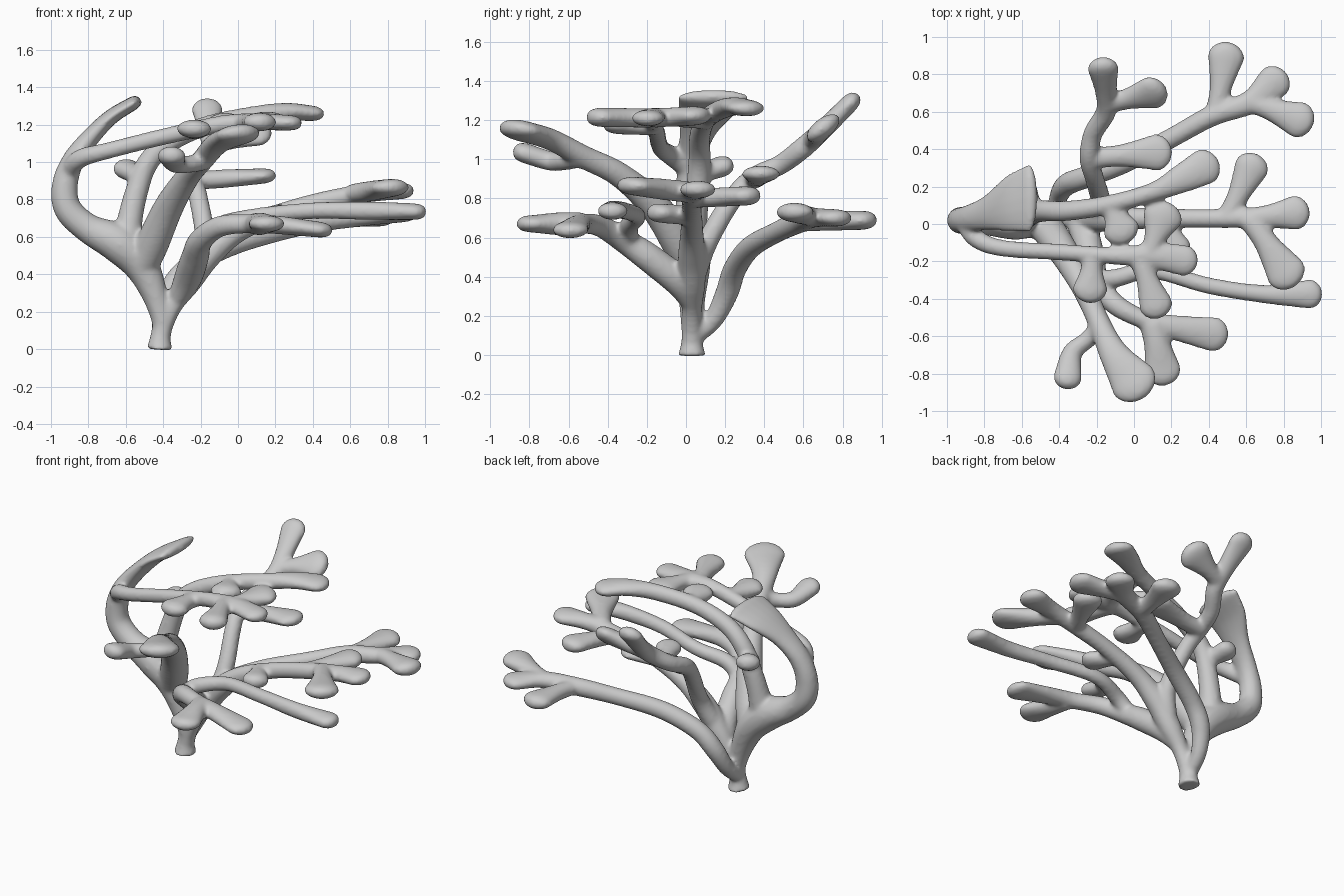
import bpy, bmesh, math
from mathutils import Vector

bm = bmesh.new()
N = 16


def spline(pts, steps=7):
    """Catmull-Rom through (x, y, z, half width, half thickness) points."""
    p = [Vector(q) for q in pts]
    p = [p[0] * 2 - p[1]] + p + [p[-1] * 2 - p[-2]]
    out = []
    for i in range(1, len(p) - 2):
        a, b, c, d = p[i - 1:i + 3]
        for s in range(steps):
            t = s / steps
            out.append(0.5 * (2 * b + (c - a) * t + (2 * a - 5 * b + 4 * c - d) * t * t
                              + (3 * b - a - 3 * c + d) * t ** 3))
    return out + [p[-2]]


def limb(*pts, up=(0, 0, 1), cap=0.85, fixed=None):
    """Closed tube with an elliptical section and a rounded tip."""
    pts = [tuple(q) + (q[3],) if len(q) == 4 else tuple(q) for q in pts]
    path = spline(pts)
    up = Vector(up).normalized()
    pos = [Vector(q[:3]) for q in path]
    side = (pos[-1] - pos[0]).cross(up).normalized()
    rings = []
    for i, q in enumerate(path):
        t = (pos[min(i + 1, len(pos) - 1)] - pos[max(i - 1, 0)]).normalized()
        s = t.cross(up)
        if fixed:
            side = Vector(fixed)
            t = (t - side * t.dot(side)).normalized()
        elif s.length > 0.3:
            s.normalize()
            side = s if s.dot(side) >= 0 else -s
        side = (side - t * side.dot(t)).normalized()
        rings.append((pos[i], side.copy(), side.cross(t), q[3], q[4]))
    end, s, u, w, h = rings[-1]
    for k in range(1, 6):
        a = k * math.pi / 2 / 5.3
        rings.append((end + t * w * cap * math.sin(a), s, u,
                      w * math.cos(a), h * math.cos(a) ** 0.7))
    loops = []
    for c, s, u, w, h in rings:
        loops.append([bm.verts.new(c + s * w * math.cos(2 * math.pi * j / N)
                                   + u * h * math.sin(2 * math.pi * j / N)) for j in range(N)])
    for a, b in zip(loops, loops[1:]):
        for j in range(N):
            bm.faces.new((a[j], a[(j + 1) % N], b[(j + 1) % N], b[j]))
    bm.faces.new(loops[0][::-1])
    bm.faces.new(loops[-1])


def lobe(start, tip, w=0.085, h=0.05, neck=0.05, up=(0, 0, 1)):
    """Short paddle-shaped side shoot ending at tip."""
    a, b = Vector(start), Vector(tip)
    c = b - (b - a).normalized() * w * 0.8
    limb((*a, neck * 1.2, neck), (*a.lerp(c, 0.45), neck * 1.2, neck), (*c, w, h), up=up, cap=0.84)


# trunk and left limb curling up into the fan
limb((-.42, .03, -.003, .073), (-.415, .03, .06, .056), (-.405, .03, .14, .055), (-.445, .03, .29, .07),
     (-.52, .03, .45, .095), (-.64, .02, .565, .105), (-.8, .02, .645, .08), (-.91, .02, .75, .075),
     (-.925, .02, .88, .07), (-.88, .03, 1.01, .075, .06), (-.79, .06, 1.13, .095, .05),
     (-.68, .11, 1.24, .15, .042), (-.56, .14, 1.315, .185, .037), cap=.24, fixed=(0, 1, 0))

# long limb off the curl, with four lobes
limb((-.91, .01, .95, .05), (-.84, -.08, 1.02, .05), (-.7, -.13, 1.06, .045), (-.4, -.15, 1.135, .045),
     (-.1, -.17, 1.2, .048), (.1, -.17, 1.215, .07, .047), (.27, -.195, 1.21, .085, .042))
lobe((.08, -.17, 1.21), (.18, .115, 1.225), .11)
lobe((.03, -.18, 1.21), (.14, -.5, 1.215), .092)
lobe((-.22, -.16, 1.17), (-.24, -.42, 1.18), .095)

# back upper limb with two lobes
limb((-.6, .02, .52, .09), (-.58, .04, .68, .07), (-.54, .06, .85, .062), (-.48, .07, 1.0, .058),
     (-.36, .07, 1.11, .055), (-.15, .1, 1.2, .052), (.1, .17, 1.25, .052), (.26, .245, 1.27, .08, .047),
     (.375, .305, 1.262, .1, .043))
lobe((-.53, .06, .92), (-.62, .23, .98), .08, .055, .05)
lobe((-.13, .12, 1.2), (-.04, -.1, 1.22), .1)

# tall front limb
limb((-.52, .03, .44, .09), (-.46, -.03, .56, .09), (-.37, -.16, .76, .08), (-.27, -.34, .92, .065),
     (-.19, -.52, 1.01, .06), (-.11, -.69, 1.1, .08, .055), (-.005, -.84, 1.145, .13, .052))
limb((-.18, -.55, 1.01, .055), (-.25, -.62, .99, .047), (-.33, -.69, .99, .055, .05),
     (-.355, -.82, 1.03, .078, .052))

# right main limb with three end lobes and one underneath
limb((-.41, .03, .1, .052), (-.35, .03, .23, .052), (-.265, .03, .36, .07), (-.16, .03, .5, .072),
     (0, .03, .63, .06), (.25, .03, .735, .052), (.5, .03, .8, .053), (.7, .04, .835, .06, .05),
     (.86, .06, .845, .095, .045))
lobe((.5, .03, .8), (.66, .37, .815), .095)
lobe((.62, .03, .83), (.86, -.33, .87), .11, .048, .055)
lobe((.15, .03, .71), (.25, -.19, .73), .085)

# rear tall limb with its tilted lobes
limb((-.24, .04, .4, .06), (-.18, .11, .58, .055), (-.21, .24, .8, .052), (-.24, .35, .91, .052),
     (-.22, .48, .97, .052), (-.15, .6, 1.06, .055), (-.15, .71, 1.16, .06, .05),
     (-.165, .83, 1.28, .085, .047), up=(0, -.6, .8))
lobe((-.15, .64, 1.09), (.17, .72, 1.18), .105, up=(0, -.6, .8))
lobe((-.24, .35, .9), (.2, .39, .93), .1, .042)

# low rear limb reaching right
limb((-.42, .04, .09, .045), (-.405, .14, .18, .05), (-.36, .21, .32, .06), (-.26, .25, .44, .06),
     (-.05, .33, .55, .058), (.2, .46, .625, .054), (.42, .58, .68, .058), (.62, .65, .7, .065, .05),
     (.75, .76, .7, .095, .045))
lobe((.44, .59, .68), (.505, .97, .69), .1)
lobe((.6, .66, .7), (.955, .53, .735), .1)

# low front limb with lobes and a long straight shoot
limb((-.33, .03, .26, .05), (-.27, -.04, .375, .075), (-.23, -.18, .49, .075), (-.2, -.31, .58, .065),
     (-.1, -.43, .655, .057), (.05, -.51, .67, .052), (.2, -.55, .665, .065, .05),
     (.425, -.59, .64, .095, .043))
lobe((.1, -.53, .67), (.17, -.86, .67), .1, .045, .06)
limb((-.2, -.29, .58, .05), (-.1, -.29, .66, .05), (.1, -.25, .71, .045), (.4, -.33, .74, .045),
     (.7, -.375, .74, .05), (.94, -.375, .735, .08, .045))

mesh = bpy.data.meshes.new("branching_coral")
bmesh.ops.recalc_face_normals(bm, faces=bm.faces)
bm.to_mesh(mesh)
bm.free()
coral = bpy.data.objects.new("branching_coral", mesh)
bpy.context.collection.objects.link(coral)

# fuse all limbs into one soft skin
fuse = coral.modifiers.new("fuse", 'REMESH')
fuse.mode = 'VOXEL'
fuse.voxel_size = 0.012
fuse.use_smooth_shade = True
soft = coral.modifiers.new("soften", 'SMOOTH')
soft.factor = 0.5
soft.iterations = 10
